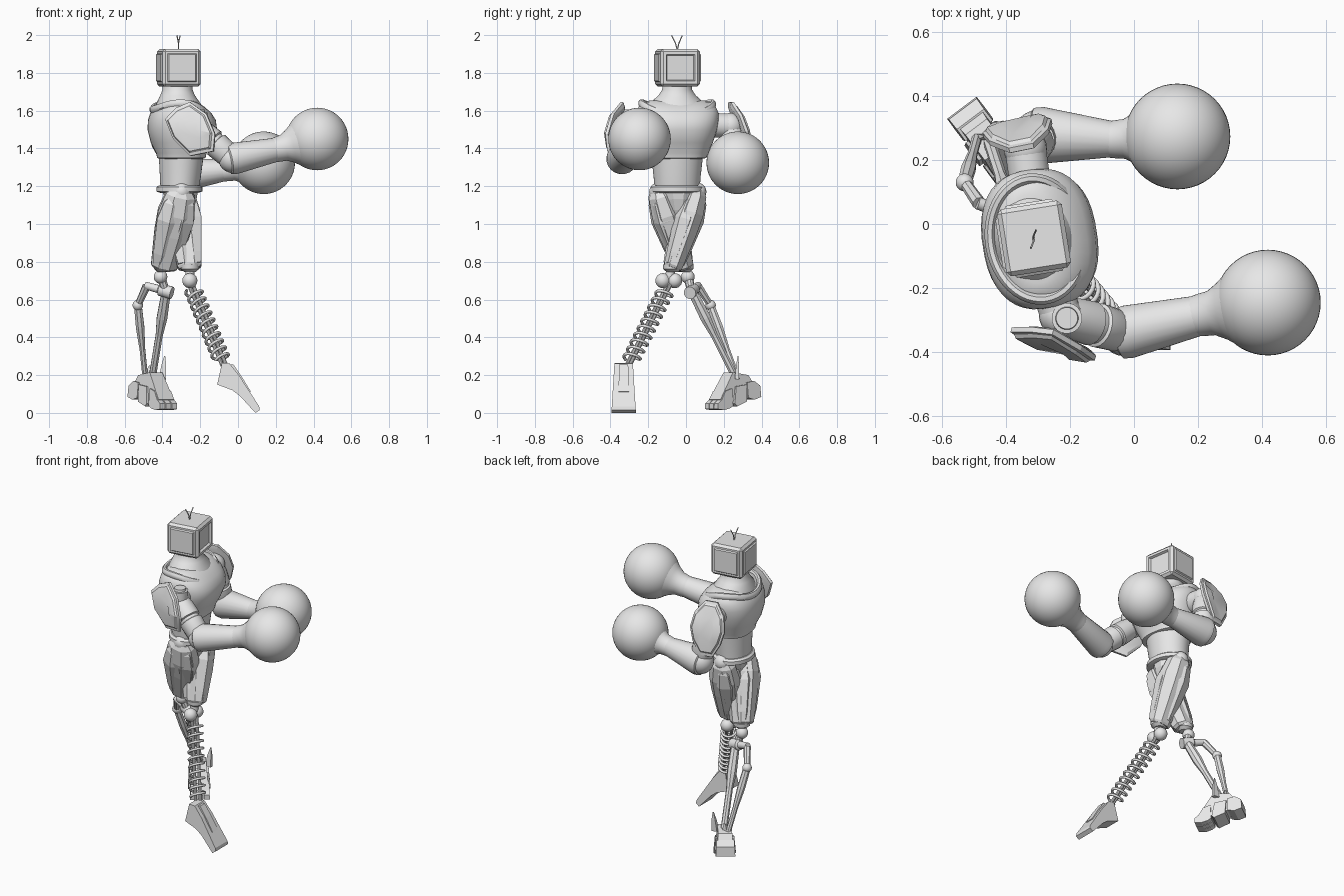
import bpy, bmesh, math
from mathutils import Vector as V, Matrix

if "Cube" in bpy.data.objects:
    bpy.data.objects.remove(bpy.data.objects["Cube"])

grey = bpy.data.materials.new("plain grey")
grey.use_nodes = True
grey.diffuse_color = (0.8, 0.8, 0.8, 1)
grey.node_tree.nodes["Principled BSDF"].inputs["Base Color"].default_value = (0.8, 0.8, 0.8, 1)


def finish(name, bm, angle=35):
    bmesh.ops.recalc_face_normals(bm, faces=bm.faces)
    mesh = bpy.data.meshes.new(name)
    bm.to_mesh(mesh)
    bm.free()
    mesh.materials.append(grey)
    ob = bpy.data.objects.new(name, mesh)
    bpy.context.collection.objects.link(ob)
    bpy.ops.object.select_all(action="DESELECT")
    ob.select_set(True)
    bpy.context.view_layer.objects.active = ob
    if angle:
        bpy.ops.object.shade_smooth_by_angle(angle=math.radians(angle))


def loft(name, rings, angle=35, closed=False):
    bm = bmesh.new()
    loops = [[bm.verts.new(p) for p in r] for r in rings]
    n = len(loops[0])
    for a, b in zip(loops, loops[1:] + loops[:1] if closed else loops[1:]):
        for i in range(n):
            bm.faces.new((a[i], a[(i + 1) % n], b[(i + 1) % n], b[i]))
    if not closed:
        bm.faces.new(loops[0])
        bm.faces.new(loops[-1])
    finish(name, bm, angle)


def oval(c, u, v, a, b, n=32, power=2.0):
    pts = []
    for i in range(n):
        t = 2 * math.pi * (i + 0.5) / n
        s, k = math.sin(t), math.cos(t)
        e = 2 / power
        pts.append(c + u * math.copysign(abs(k) ** e, k) * a + v * math.copysign(abs(s) ** e, s) * b)
    return pts


def limb(name, p0, p1, profile, n=20, angle=35, flat=1.0):
    """Tapered part along p0-p1; profile is (fraction, radius)."""
    p0, p1 = V(p0), V(p1)
    d = (p1 - p0).normalized()
    hint = V((1, 0, 0)) if abs(d.z) > 0.6 else V((0, 0, 1))
    u = (hint - d * hint.dot(d)).normalized()
    v = d.cross(u)
    loft(name, [oval(p0.lerp(p1, t), u, v, r, r * flat, n) for t, r in profile], angle)


def ball(name, c, r, seg=24):
    bm = bmesh.new()
    bmesh.ops.create_uvsphere(bm, u_segments=seg, v_segments=seg // 2, radius=r, matrix=Matrix.Translation(c))
    finish(name, bm, 60)


def prism(name, pts, origin, forward, width, taper=1.0):
    """Side profile (forward, up) extruded sideways, narrowing upward."""
    f = V(forward).normalized()
    s = V((-f.y, f.x, 0))
    top = max(p[1] for p in pts)
    rings = []
    for side in (-1, 1):
        rings.append([V(origin) + f * x + V((0, 0, z)) + s * side * width / 2 * (1 + (taper - 1) * z / top)
                      for x, z in pts])
    loft(name, rings, 0)


def wire(name, pts, r):
    cu = bpy.data.curves.new(name, "CURVE")
    cu.dimensions = "3D"
    cu.bevel_depth = r
    cu.bevel_resolution = 2
    sp = cu.splines.new("POLY")
    sp.points.add(len(pts) - 1)
    for q, p in zip(sp.points, pts):
        q.co = (*p, 1)
    cu.materials.append(grey)
    ob = bpy.data.objects.new(name, cu)
    bpy.context.collection.objects.link(ob)


# Torso, turned slightly to its left
turn = Matrix.Rotation(math.radians(9), 3, "Z")
FX, FY, Z = turn @ V((1, 0, 0)), turn @ V((0, 1, 0)), V((0, 0, 1))


def body(name, rows, power=2.0):
    loft(name, [oval(V((x, -0.047, z)), FX, FY, a, b, 40, power) for z, x, a, b in rows])


body("waist", [(1.18, -.31, .1, .12), (1.25, -.305, .108, .125), (1.38, -.3, .12, .14)])
body("belt", [(1.165, -.31, .1, .12), (1.172, -.31, .121, .142), (1.195, -.31, .121, .142), (1.205, -.31, .108, .128)])
body("chest", [(1.345, -.3, .11, .13), (1.35, -.3, .125, .155), (1.375, -.3, .13, .162), (1.43, -.3, .158, .188),
               (1.5, -.295, .18, .21), (1.55, -.297, .175, .219), (1.59, -.303, .155, .218),
               (1.62, -.308, .125, .205), (1.645, -.31, .09, .18), (1.655, -.315, .06, .14)], 2.5)
body("neck", [(1.58, -.31, .135, .18), (1.64, -.315, .115, .145), (1.68, -.32, .092, .1), (1.71, -.32, .08, .08), (1.74, -.32, .078, .076)])
rim = []
for i in range(48):
    t = 2 * math.pi * i / 48
    c = V((-.305, -.047, 1.585 - .02 * math.cos(t) + .052 * math.sin(t) ** 2))
    out = FX * math.cos(t) + FY * math.sin(t)
    rim.append(oval(c + FX * math.cos(t) * .145 + FY * math.sin(t) * .19, out, Z, .018, .022, 8))
loft("collar", rim, 40, closed=True)

# Boxy head with a recessed screen and side panels
bm = bmesh.new()
bmesh.ops.create_cube(bm, size=1)
bmesh.ops.scale(bm, vec=(.205, .212, .2), verts=bm.verts)
bmesh.ops.bevel(bm, geom=bm.edges[:], offset=.014, segments=1, affect="EDGES")
bm.normal_update()
for f in [f for f in bm.faces if f.calc_area() > .02 and abs(f.normal.z) < .5]:
    screen = f.normal.x > .9
    bmesh.ops.inset_region(bm, faces=[f], thickness=.022 if screen else .016, depth=0)
    bmesh.ops.inset_region(bm, faces=[f], thickness=.008, depth=-.014 if screen else .008)
bmesh.ops.transform(bm, matrix=Matrix.Translation((-.313, -.045, 1.827)) @ Matrix.Rotation(math.radians(9), 4, "Z"), verts=bm.verts)
finish("head", bm, 0)
for name, dx, dy in (("left_antenna", .008, .026), ("right_antenna", -.008, -.03)):
    base = V((-.315, -.046, 1.92))
    wire(name, [base, base + V((0, dy * .3, .035)), base + V((dx, dy, .078))], .003)


# Arms ending in round gloves
def arm(side, shoulder, elbow, wrist, glove, r_elbow, r_wrist):
    limb(side + "_shoulder_joint", V((-.3, -.047, 1.53)).lerp(V(shoulder), .6), shoulder, [(0, .065), (.9, .065), (1, .05)])
    ball(side + "_shoulder_ball", shoulder, .068)
    limb(side + "_upper_arm", shoulder, elbow,
         [(0, .055), (.2, .066), (.48, .07), (.5, .06), (.56, .06), (.58, .07), (.9, .066), (1, .05)])
    ball(side + "_elbow", elbow, r_elbow * .88)
    limb(side + "_forearm", elbow, wrist, [(-.12, r_elbow * .7), (-.07, r_elbow * .95), (.05, r_elbow), (1, r_wrist)])
    w, g = V(wrist), V(glove)
    limb(side + "_cuff", w.lerp(g, -.12), g,
         [(0, r_wrist), (.1, r_wrist * 1.06), (.25, r_wrist * 1.12), (.4, r_wrist * 1.45), (.58, .125)], 32, 50)
    ball(side + "_glove", glove, .1655, 48)


arm("right", (-.23, -.285, 1.52), (-.03, -.34, 1.345), (.21, -.285, 1.395), (.419, -.246, 1.45), .084, .063)
arm("left", (-.34, .235, 1.52), (-.3, .278, 1.26), (-.06, .265, 1.285), (.136, .274, 1.324), .09, .056)
limb("right_shoulder_cap", (-.21, -.295, 1.5), (-.21, -.295, 1.605), [(0, .048), (.85, .048), (.86, .036), (1, .034)])


# Shield shaped shoulder plates
def shield(name, c, normal, wide, tall, shape):
    d = V(normal).normalized()
    u = Z.cross(d).normalized()
    v = d.cross(u)
    rings = [[V(c) + d * (h - .025 * y * y) + u * x * wide * k + v * y * tall * k for x, y in shape]
             for h, k in ((-.015, .85), (-.008, 1), (.008, 1), (.012, .9), (.022, .84), (.03, .45))]
    loft(name, rings, 25)


shield("right_shoulder_plate", (-.255, -.378, 1.505), (-.3, -1, .1), .148, .143,
       [(-.93, .35), (-.55, .78), (-.07, 1), (.6, .55), (.95, -.2), (.87, -.83), (0, -1), (-.63, -.35)])
shield("left_shoulder_plate", (-.365, .3, 1.49), (-.2, 1, .25), .11, .165,
       [(-.35, 1), (.35, 1), (.85, .55), (1, 0), (.8, -.5), (.35, -1), (-.35, -1), (-.8, -.5), (-1, 0), (-.85, .55)])

# Pelvis and faceted thighs with raised plates
limb("pelvis", (-.305, -.04, 1.18), (-.29, -.04, 1.02), [(0, .1), (.35, .085), (.7, .06), (1, .03)], 10, 0)
thighs = (("right", 1, (-.3, -.145, 1.17), (-.395, -.01, .765)), ("left", .92, (-.305, .058, 1.17), (-.255, -.072, .765)))
for side, big, hip, knee in thighs:
    ball(side + "_hip_ball", hip, .05)
    limb(side + "_thigh", hip, knee, [(-.02, .06 * big), (.04, .085 * big), (.28, .107 * big), (.55, .1 * big), (.97, .075 * big), (1, .06)], 8, 0, .78)
    for k, off in enumerate((V((.035, -.02, 0)), V((-.02, .03, 0)), V((-.03, -.03, 0)))):
        limb(f"{side}_thigh_plate_{k + 1}", V(hip) + off, V(knee) + off * .8,
             [(.06, .025), (.14, .056 * big), (.36, .078 * big), (.8, .055 * big), (.94, .04)], 6, 0, .8)
    limb(side + "_knee_collar", V(knee) + V((0, 0, .02)), V(knee) - V((0, 0, .02)), [(0, .052), (.6, .05), (1, .03)], 12)

# Spring shin of the left leg
top, low = V((-.25, -.09, .68)), V((-.072, -.307, .25))
for k, dy in enumerate((-.032, .03)):
    ball(f"left_knee_ball_{k + 1}", (-.255, -.09 + dy, .7), .04)
limb("left_knee_axle", (-.255, -.145, .7), (-.255, -.035, .7), [(0, .022), (1, .022)], 12)
limb("left_knee_pin", (-.255, -.08, .77), (-.255, -.09, .68), [(0, .025), (1, .025)], 12)
axis = (low - top).normalized()
u = axis.cross(Z).normalized()
v = axis.cross(u)
for k in (-1, 1):
    limb(f"left_shin_rod_{(k + 3) // 2}", top + u * .014 * k, low + u * .014 * k, [(0, .01), (1, .01)], 10)
coil = []
for i in range(221):
    t = i / 220
    a = 2 * math.pi * 10 * t
    coil.append(top.lerp(low, .07 + .86 * t) + (u * math.cos(a) + v * math.sin(a)) * .043)
wire("left_shin_spring", coil, .008)

# Wedge foot tipped onto its toe, with a raised instep block
sole = [(-.11, .15), (-.085, .265), (-.045, .262), (.005, .2), (.112, .035), (.115, .015), (.092, 0), (.01, .09), (-.03, .12)]
prism("left_foot", sole, (0, -.33, 0), (1, 0, 0), .13, .75)
prism("left_instep", [(-.05, .255), (-.025, .257), (.02, .192), (.068, .113), (.05, .1), (-.03, .2)], (0, -.33, 0), (1, 0, 0), .06, .8)

# Twin strut shin of the right leg
ball("right_knee_ball", (-.41, .01, .72), .036)
limb("right_knee_link", (-.41, .01, .73), (-.38, .03, .63), [(0, .025), (1, .022)], 10)
limb("right_knee_bar", (-.49, .065, .675), (-.35, .02, .635), [(0, .02), (.5, .022), (.55, .034), (1, .034)], 12)
ball("right_rear_joint", (-.53, .13, .57), .028)
limb("right_rear_link", (-.485, .065, .67), (-.53, .13, .57), [(0, .022), (1, .018)], 8)
limb("right_rear_strut", (-.53, .13, .57), (-.49, .275, .18), [(0, .022), (.3, .024), (.6, .016), (1, .016)], 8, 0)
limb("right_front_strut", (-.38, .035, .64), (-.455, .265, .18), [(0, .026), (.3, .03), (.5, .02), (1, .02)], 8, 0)

# Segmented foot stepping down from raised heel to toe
fwd = V((.6, -.8, 0))
ankle = V((-.452, .248, 0))
prism("right_foot", [(-.12, .1), (-.12, .135), (-.07, .2), (.03, .215), (.07, .15), (.12, .07), (.08, .05), (0, .07)], ankle, fwd, .11, .75)
prism("right_heel_pad", [(-.145, .085), (-.14, .145), (-.1, .17), (-.055, .16), (-.06, .08), (-.1, .07)], ankle, fwd, .125, .85)
prism("right_middle_pad", [(-.045, .06), (-.05, .15), (.02, .14), (.035, .05), (.02, .035)], ankle, fwd, .14, .8)
for k in (-1, 0, 1):
    side = V((-fwd.y, fwd.x, 0)) * k * .04
    prism(f"right_toe_{k + 2}", [(.04, .04), (.045, .13), (.09, .115), (.115, .07), (.14, .05), (.14, .02), (.1, .015), (.06, .025)],
          ankle + side, fwd, .037, .8)
for k, (dx, tall) in enumerate(((-.03, .07), (.05, .12))):
    base = V((-.45 + dx, .27, .18))
    limb(f"right_ankle_fin_{k + 1}", base, base + V((.012, .005, tall)), [(0, .028), (.6, .018), (1, .004)], 4, 0, .6)
